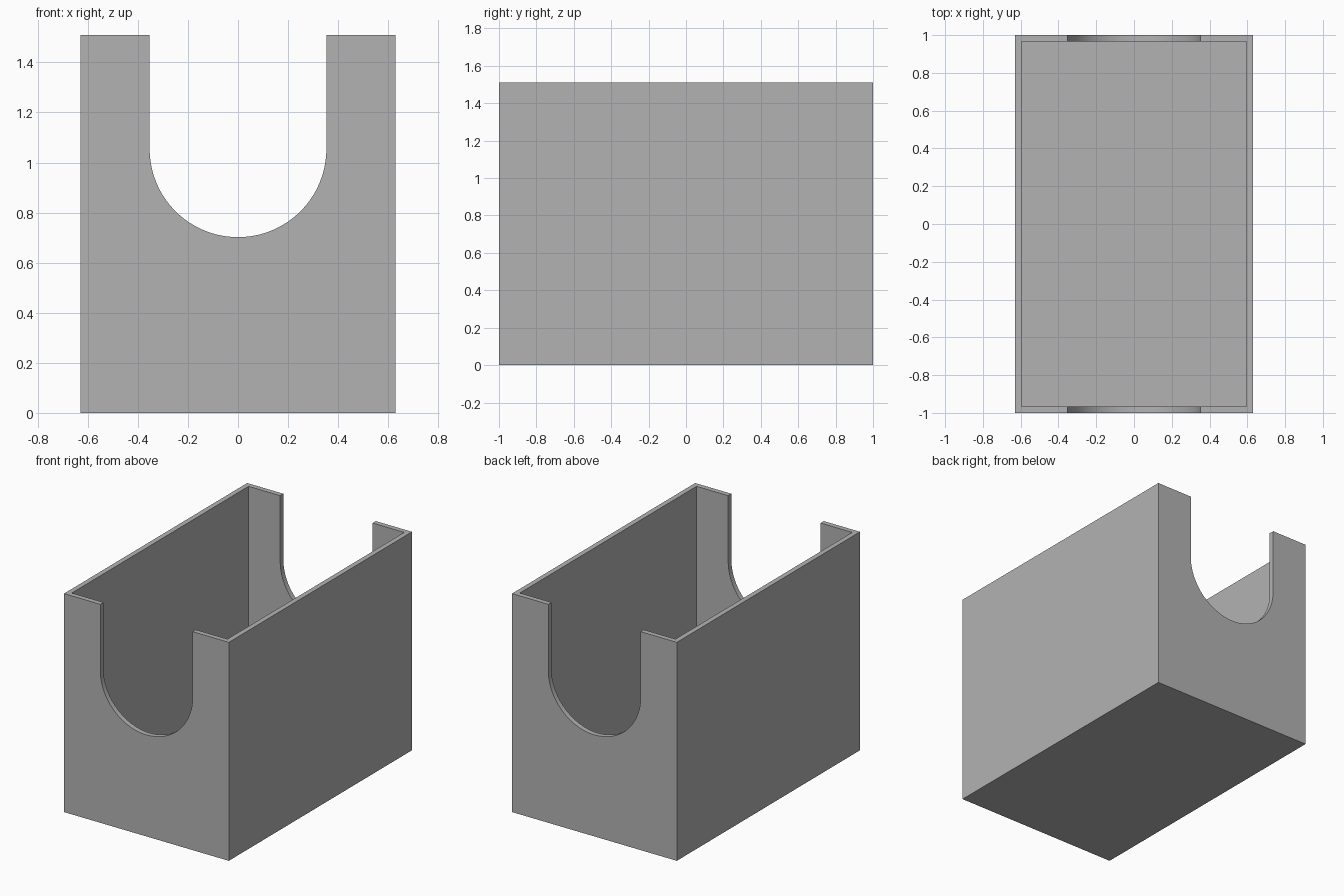
import bpy
import bmesh
from math import cos, sin, pi, radians
from mathutils import Matrix

if "Cube" in bpy.data.objects:
    bpy.data.objects.remove(bpy.data.objects["Cube"], do_unlink=True)

WIDTH, LENGTH, HEIGHT = 1.26, 2.0, 1.51
WALL = 0.035
NOTCH_R, NOTCH_Z = 0.353, 1.055

grey = bpy.data.materials.new("plain grey")
grey.use_nodes = True
colour = (0.45, 0.45, 0.45, 1)
grey.diffuse_color = colour
grey.node_tree.nodes["Principled BSDF"].inputs["Base Color"].default_value = colour


def add_object(name, bm):
    bmesh.ops.recalc_face_normals(bm, faces=bm.faces)
    mesh = bpy.data.meshes.new(name)
    bm.to_mesh(mesh)
    bm.free()
    mesh.materials.append(grey)
    obj = bpy.data.objects.new(name, mesh)
    bpy.context.collection.objects.link(obj)
    return obj


def add_box(name, size, bottom):
    bm = bmesh.new()
    bmesh.ops.create_cube(bm, size=1)
    bmesh.ops.transform(bm, verts=bm.verts, matrix=Matrix.Translation(
        (0, 0, bottom + size[2] / 2)) @ Matrix.Diagonal((*size, 1)))
    return add_object(name, bm)


def add_notch(name, steps=64):
    # Round-bottomed slot profile, extruded along the whole length
    top = HEIGHT + 0.2
    profile = [(-NOTCH_R, top)]
    for i in range(steps + 1):
        a = pi + pi * i / steps
        profile.append((NOTCH_R * cos(a), NOTCH_Z + NOTCH_R * sin(a)))
    profile.append((NOTCH_R, top))
    bm = bmesh.new()
    face = bm.faces.new([bm.verts.new((x, -LENGTH, z)) for x, z in profile])
    moved = bmesh.ops.extrude_face_region(bm, geom=[face])["geom"]
    bmesh.ops.translate(bm, vec=(0, 2 * LENGTH, 0),
                        verts=[v for v in moved if isinstance(v, bmesh.types.BMVert)])
    return add_object(name, bm)


# Open-topped box: hollow interior, then a slot through both end walls
box = add_box("open_box", (WIDTH, LENGTH, HEIGHT), 0)
cavity = add_box("cavity_cutter",
                 (WIDTH - 2 * WALL, LENGTH - 2 * WALL, HEIGHT), WALL)
notch = add_notch("notch_cutter")

bpy.ops.object.select_all(action='DESELECT')
box.select_set(True)
bpy.context.view_layer.objects.active = box
for cutter in (cavity, notch):
    cutter.hide_render = True
    mod = box.modifiers.new(cutter.name, 'BOOLEAN')
    mod.operation = 'DIFFERENCE'
    mod.solver = 'EXACT'
    mod.object = cutter
    bpy.ops.object.modifier_apply(modifier=mod.name)
    bpy.data.objects.remove(cutter, do_unlink=True)

bpy.ops.object.shade_smooth_by_angle(angle=radians(30))
